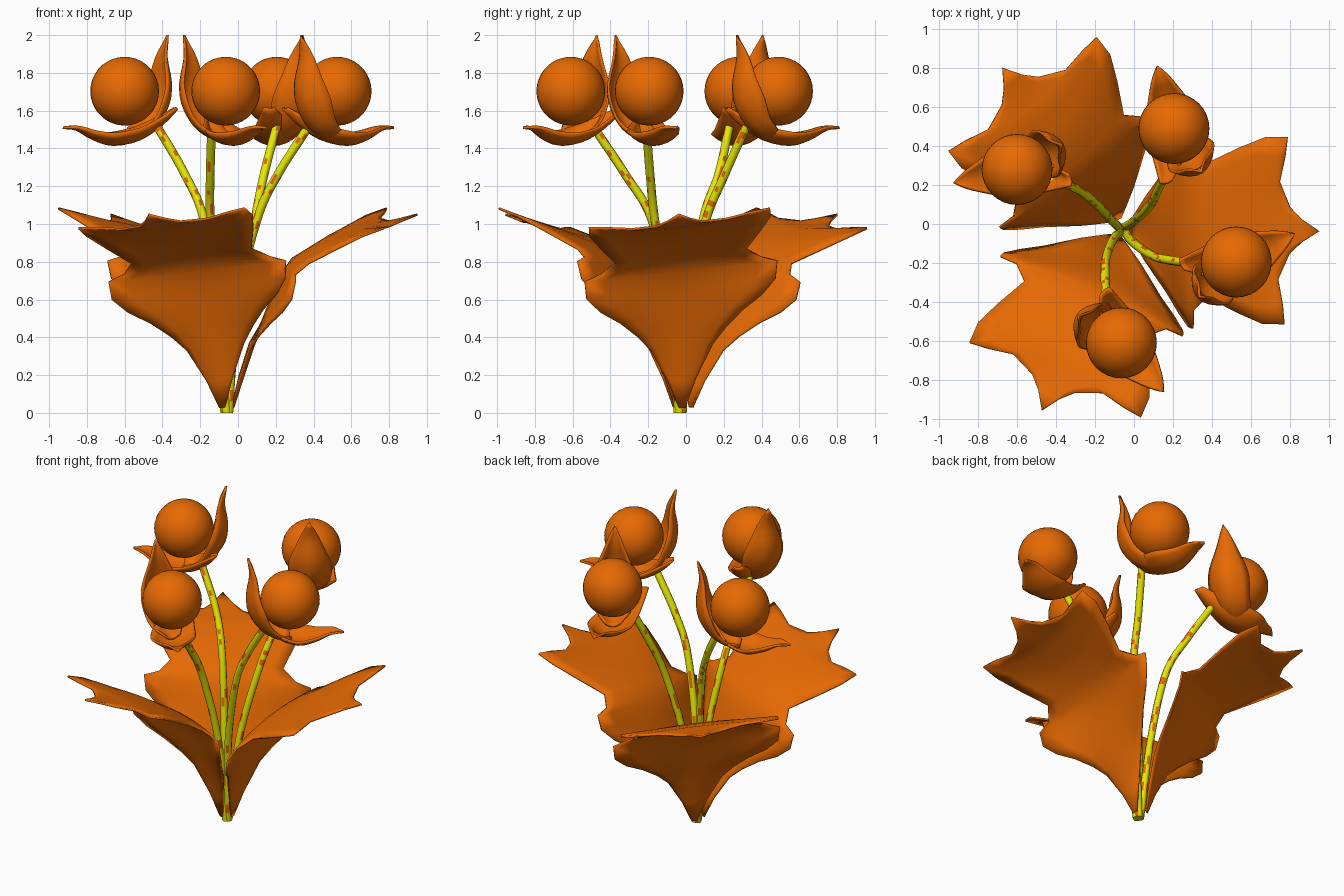
import bpy, bmesh, math, random
from mathutils import Vector

if "Cube" in bpy.data.objects:
    bpy.data.objects.remove(bpy.data.objects["Cube"])

random.seed(4)

def material(name, rgb):
    m = bpy.data.materials.new(name)
    m.diffuse_color = (*rgb, 1)
    m.use_nodes = True
    m.node_tree.nodes["Principled BSDF"].inputs["Base Color"].default_value = m.diffuse_color
    return m

ORANGE = material("orange", (0.8, 0.143, 0.001))
LIME = material("yellow_green", (0.8, 0.8, 0.001))
BASE = Vector((-0.06, -0.03, 0))

def finish(name, bm, mats, thick=0, angle=50):
    bmesh.ops.remove_doubles(bm, verts=bm.verts, dist=0.0005)
    bmesh.ops.recalc_face_normals(bm, faces=bm.faces)
    me = bpy.data.meshes.new(name)
    bm.to_mesh(me)
    bm.free()
    ob = bpy.data.objects.new(name, me)
    bpy.context.collection.objects.link(ob)
    for m in mats:
        me.materials.append(m)
    if thick:
        s = ob.modifiers.new("thickness", 'SOLIDIFY')
        s.thickness, s.offset = thick, 0
    bpy.ops.object.select_all(action='DESELECT')
    ob.select_set(True)
    bpy.context.view_layer.objects.active = ob
    bpy.ops.object.shade_smooth_by_angle(angle=math.radians(angle))
    return ob

def skin(bm, rows, closed=False):
    """Quads between rows of points; returns the vertices and faces."""
    vs = [[bm.verts.new(p) for p in r] for r in rows]
    faces = []
    for a, b in zip(vs, vs[1:]):
        n = len(a)
        for j in range(n if closed else n - 1):
            k = (j + 1) % n
            faces.append(bm.faces.new((a[j], a[k], b[k], b[j])))
    return vs, faces

def spline(pts, n):
    """Catmull-Rom curve through the points."""
    pts = [Vector(p) for p in pts]
    e = [2 * pts[0] - pts[1]] + pts + [2 * pts[-1] - pts[-2]]
    out = []
    for i in range(len(pts) - 1):
        a, b, c, d = e[i:i + 4]
        for k in range(n):
            t = k / n
            out.append(0.5 * (2 * b + (c - a) * t + (2 * a - 5 * b + 4 * c - d) * t * t
                              + (3 * b - a - 3 * c + d) * t ** 3))
    return out + [pts[-1]]

def turn(u, v, z, ang, org):
    c, s = math.cos(ang), math.sin(ang)
    return Vector((org.x + u * c - v * s, org.y + u * s + v * c, z))

# Lobed leaf: half outline (out, side, height) and matching midrib (out, height)
LEAF = [(.03, .015, .03, .035, .03), (.065, .075, .18, .08, .17), (.12, .165, .35, .14, .35),
        (.17, .235, .43, .18, .46), (.235, .325, .51, .215, .55), (.30, .43, .58, .245, .63),
        (.35, .50, .655, .275, .70), (.37, .51, .75, .305, .75), (.37, .42, .78, .34, .80),
        (.44, .345, .83, .40, .84), (.60, .425, .92, .50, .90), (.73, .48, .99, .60, .94),
        (.84, .48, 1.03, .68, .965), (.83, .38, 1.02, .72, .98), (.805, .25, 1.0, .76, .985),
        (.86, .12, 1.0, .82, 1.0), (.92, .06, 1.02, .92, 1.02), (1.01, 0, 1.05, 1.01, 1.05)]

def leaf(name, deg, shift):
    bm = bmesh.new()
    org = BASE + Vector(shift)
    N = 5
    for side in (1, -1):
        rows = []
        for u, v, z, mu, mz in LEAF:
            row = []
            for j in range(N + 1):
                t = j / N
                y = side * v * t
                row.append(turn(mu + (u - mu) * t * t, y,
                                mz + (z - mz) * t * t + 0.11 * y, math.radians(deg), org))
            rows.append(row)
        skin(bm, rows)
    finish(name, bm, [ORANGE], 0.012)

for i, (deg, shift) in enumerate(((-1, (0, .01, 0)), (127.5, (0, .03, 0)), (246.5, (-.01, 0, 0)))):
    leaf(f"leaf_{i + 1}", deg, shift)

# Stems: four bent tubes with scattered orange specks
def stem(name, path):
    bm = bmesh.new()
    pts = spline(path, 9)
    rows = []
    for i, p in enumerate(pts):
        d = (pts[min(i + 1, len(pts) - 1)] - pts[max(i - 1, 0)]).normalized()
        if i == 0:
            d = Vector((0, 0, 1))
        x = d.orthogonal().normalized() if i == 0 else (x - d * x.dot(d)).normalized()
        y = d.cross(x)
        r = 0.023
        rows.append([p + r * (math.cos(a) * x + math.sin(a) * y)
                     for a in (k * math.tau / 8 for k in range(8))])
    vs, faces = skin(bm, rows, True)
    bm.faces.new(vs[0])
    bm.faces.new(vs[-1])
    for f in faces:
        f.material_index = 1 if random.random() < 0.13 else 0
    finish(name, bm, [LIME, ORANGE])

# Petals: (out, height, half width, edge lift, sideways shift) along the spine
FLAT = [(-.26, 1.61, .03, .01, .11), (-.19, 1.53, .07, .04, .07), (-.08, 1.45, .12, .06, .02),
        (.06, 1.42, .135, .06, 0), (.17, 1.45, .095, .04, 0), (.26, 1.50, .05, .015, 0),
        (.335, 1.51, 0, 0, 0)]
UPRIGHT = [(.0, 1.44, .05, .03, 0), (.09, 1.46, .10, .05, 0), (.18, 1.52, .12, .07, 0),
           (.25, 1.63, .13, .09, 0), (.265, 1.75, .11, .07, 0), (.245, 1.88, .055, .03, 0),
           (.26, 2.0, 0, 0, 0)]

def petal(name, spine, ang, org):
    bm = bmesh.new()
    two = spline([p[:3] for p in spine], 3)
    extra = spline([(p[3], p[4], 0) for p in spine], 3)
    rows = []
    for i, p in enumerate(two):
        d = two[min(i + 1, len(two) - 1)] - two[max(i - 1, 0)]
        n = Vector((-d.y, d.x)).normalized()        # points toward the bud
        w, lift, side = max(p.z, 0), extra[i].x, extra[i].y
        rows.append([turn(p.x + n.x * lift * t * t, side + w * t,
                          p.y + n.y * lift * t * t, ang, org)
                     for t in (k / 4 for k in range(-4, 5))])
    skin(bm, rows)
    finish(name, bm, [ORANGE], 0.014)

# Flowers: bud position, stem heading, then stem points above the base
FLOWERS = [
    ((-.60, .28), 150, (-.115, .02, .55), (-.18, .09, 1.02), (-.285, .175, 1.27), (-.43, .23, 1.52)),
    ((-.065, -.61), 269, (-.10, -.07, .55), (-.145, -.18, 1.02), (-.147, -.32, 1.26), (-.14, -.48, 1.5)),
    ((.205, .49), 63, (.0, .015, .55), (.085, .10, 1.0), (.135, .20, 1.25), (.205, .32, 1.52)),
    ((.525, -.195), -16, (-.01, -.09, .55), (.10, -.165, 1.02), (.21, -.19, 1.26), (.37, -.21, 1.51)),
]
for i, ((bx, by), heading, *path) in enumerate(FLOWERS):
    n = i + 1
    h = math.radians(heading)
    stem(f"stem_{n}", [turn(.012, 0, 0, h, BASE)] + path)
    org = Vector((bx, by, 0))
    petal(f"flat_petal_{n}", FLAT, h + math.radians(42), org)
    petal(f"upright_petal_{n}", UPRIGHT, h + math.radians(239), org)
    bm = bmesh.new()
    bmesh.ops.create_uvsphere(bm, u_segments=32, v_segments=18, radius=0.182)
    bmesh.ops.translate(bm, verts=bm.verts, vec=(bx, by, 1.703))
    finish(f"bud_{n}", bm, [ORANGE])
